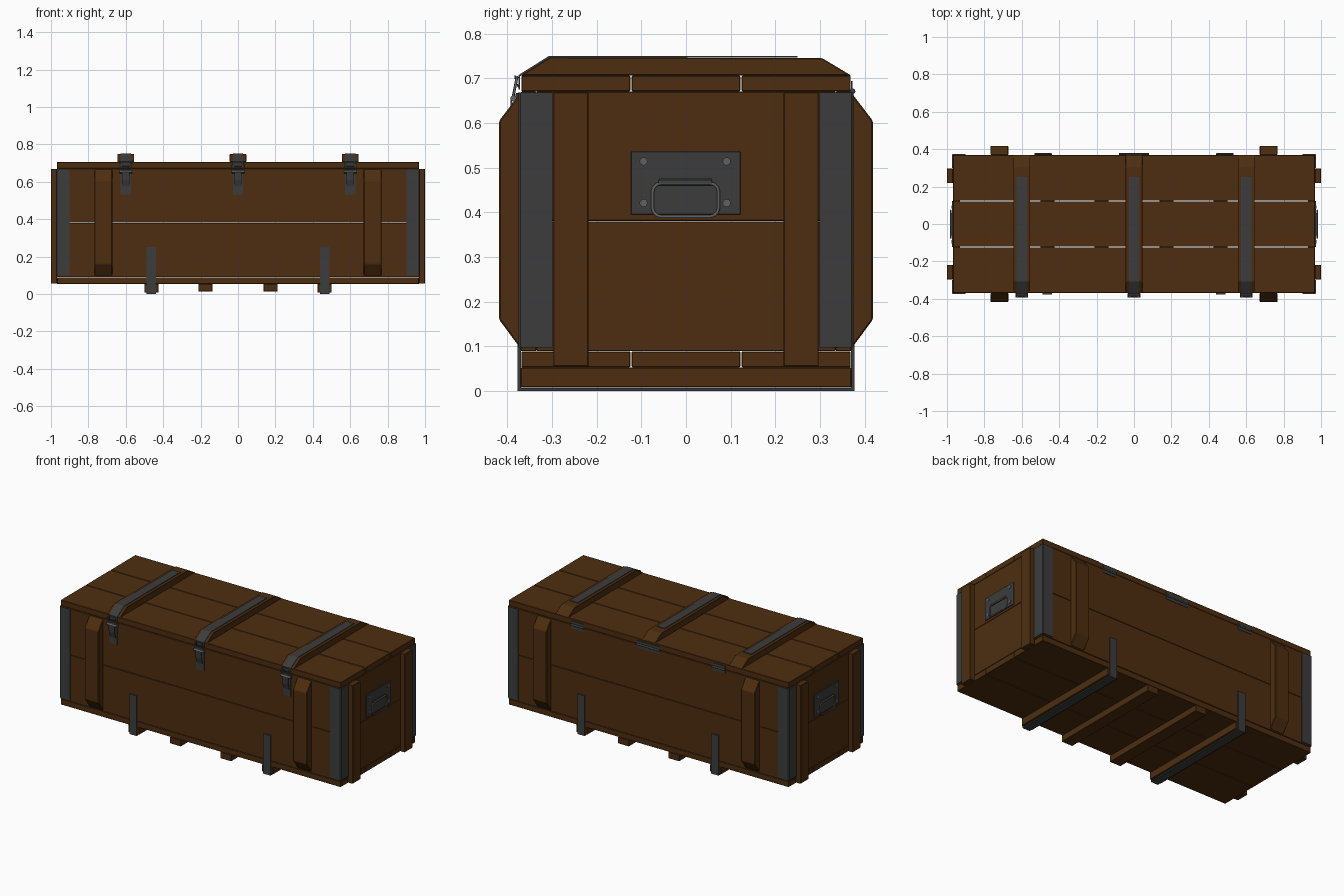
import bpy, bmesh
from math import sin, cos, pi
from mathutils import Vector

if "Cube" in bpy.data.objects:
    bpy.data.objects.remove(bpy.data.objects["Cube"])


def material(name, rgb):
    m = bpy.data.materials.new(name)
    m.use_nodes = True
    m.diffuse_color = (*rgb, 1)
    bsdf = m.node_tree.nodes["Principled BSDF"]
    bsdf.inputs["Base Color"].default_value = (*rgb, 1)
    bsdf.inputs["Roughness"].default_value = 0.7
    return m


WOOD = material("brown wood", (0.075, 0.027, 0.005))
METAL = material("dark metal", (0.045, 0.046, 0.047))
STEEL = material("worn steel", (0.12, 0.12, 0.12))


def finish(name, bm, mat, bevel=0.0):
    bmesh.ops.recalc_face_normals(bm, faces=bm.faces)
    me = bpy.data.meshes.new(name)
    bm.to_mesh(me)
    bm.free()
    me.materials.append(mat)
    ob = bpy.data.objects.new(name, me)
    bpy.context.collection.objects.link(ob)
    if bevel:
        mod = ob.modifiers.new("Bevel", "BEVEL")
        mod.width, mod.segments = bevel, 1
    return ob


def box(name, x, y, z, mat=WOOD, bevel=0.0):
    """Box from (low, high) ranges on each axis."""
    bm = bmesh.new()
    bmesh.ops.create_cube(bm, size=1)
    for v in bm.verts:
        v.co = [(a + b) / 2 + c * abs(b - a) for (a, b), c in zip((x, y, z), v.co)]
    return finish(name, bm, mat, bevel)


def prism(name, profile, x, mat=WOOD, bevel=0.0):
    """Closed (y, z) profile extruded along x."""
    bm = bmesh.new()
    face = bm.faces.new([bm.verts.new((x[0], y, z)) for y, z in profile])
    new = bmesh.ops.extrude_face_region(bm, geom=[face])["geom"]
    verts = [v for v in new if isinstance(v, bmesh.types.BMVert)]
    bmesh.ops.translate(bm, vec=(x[1] - x[0], 0, 0), verts=verts)
    return finish(name, bm, mat, bevel)


def ribbon(name, path, x, thick, mat=METAL):
    """Bent metal band following a (y, z) path."""
    bm = bmesh.new()
    rows = [[bm.verts.new((px, y, z)) for px in x] for y, z in path]
    for a, b in zip(rows, rows[1:]):
        bm.faces.new((a[0], a[1], b[1], b[0]))
    ob = finish(name, bm, mat)
    mod = ob.modifiers.new("Thickness", "SOLIDIFY")
    mod.thickness, mod.offset, mod.use_even_offset = thick, 0, True
    return ob


def cylinder(name, centre, radius, length, axis, mat):
    bm = bmesh.new()
    bmesh.ops.create_cone(bm, cap_ends=True, segments=12, radius1=radius,
                          radius2=radius, depth=length)
    turn = Vector((0, 0, 1)).rotation_difference(Vector(axis)).to_matrix()
    bmesh.ops.rotate(bm, cent=(0, 0, 0), matrix=turn, verts=bm.verts)
    bmesh.ops.translate(bm, vec=centre, verts=bm.verts)
    for f in bm.faces:
        f.smooth = len(f.verts) == 4
    return finish(name, bm, mat)


def wire_loop(name, centre, across, up, w, h, corner, radius, mat):
    """Rounded rectangular ring of wire."""
    cu = bpy.data.curves.new(name, "CURVE")
    cu.dimensions, cu.bevel_depth, cu.bevel_resolution = "3D", radius, 1
    pts = []
    for k, (sx, sy) in enumerate(((1, 1), (-1, 1), (-1, -1), (1, -1))):
        for j in range(4):
            a = (k + j / 3) * pi / 2
            u = sx * (w / 2 - corner) + corner * cos(a)
            v = sy * (h / 2 - corner) + corner * sin(a)
            pts.append(Vector(centre) + Vector(across) * u + Vector(up) * v)
    sp = cu.splines.new("POLY")
    sp.points.add(len(pts) - 1)
    for p, co in zip(sp.points, pts):
        p.co = (*co, 1)
    sp.use_cyclic_u = True
    cu.materials.append(mat)
    ob = bpy.data.objects.new(name, cu)
    bpy.context.collection.objects.link(ob)
    bpy.ops.object.select_all(action="DESELECT")
    ob.select_set(True)
    bpy.context.view_layer.objects.active = ob
    bpy.ops.object.convert(target="MESH")


def span(s, a, b):
    """Range mirrored to side s."""
    return tuple(sorted((s * a, s * b)))


HX, HY, GAP = 0.968, 0.37, 0.0015

# Floor and lid, three long planks each
for label, z in (("floor", (0.053, 0.089)), ("lid", (0.671, 0.706))):
    for i, (a, b) in enumerate(((-HY, -0.123), (-0.123, 0.123), (0.123, HY))):
        box(f"{label}_plank_{i}", (-HX, HX), (a + GAP, b - GAP), z, WOOD, 0.002)

# Walls, two planks high
for z, level in (((0.09, 0.38), "lower"), ((0.381, 0.67), "upper")):
    for s, side in ((-1, "front"), (1, "back")):
        box(f"{side}_wall_{level}", (-HX, HX), span(s, 0.335, HY), z, WOOD, 0.0015)
    for s, side in ((-1, "right"), (1, "left")):
        box(f"{side}_wall_{level}", span(s, 0.93, HX), (-0.335, 0.335), z, WOOD, 0.0015)

# Battens and metal corner guards
for sx, xs in ((-1, "right"), (1, "left")):
    for sy, ys in ((-1, "front"), (1, "back")):
        box(f"end_batten_{xs}_{ys}", span(sx, HX, 1.0), span(sy, 0.218, 0.297),
            (0.055, 0.669), WOOD, 0.002)
        prof = [(sy * y, z) for y, z in
                ((HY, 0.095), (0.418, 0.16), (0.418, 0.605), (HY, 0.668))]
        prism(f"side_batten_{xs}_{ys}", prof, span(sx, 0.672, 0.768), WOOD, 0.003)
        bm = bmesh.new()
        outline = ((0.9, 0.369), (0.9, 0.375), (0.968, 0.375), (0.973, 0.37),
                   (0.973, 0.299), (0.967, 0.299), (0.967, 0.369))
        face = bm.faces.new([bm.verts.new((sx * x, sy * y, 0.098)) for x, y in outline])
        new = bmesh.ops.extrude_face_region(bm, geom=[face])["geom"]
        bmesh.ops.translate(bm, vec=(0, 0, 0.57),
                            verts=[v for v in new if isinstance(v, bmesh.types.BMVert)])
        finish(f"corner_guard_{xs}_{ys}", bm, METAL)

# Runners under the floor, the outer pair wrapped in metal
for s in (-1, 1):
    box("inner_runner", (s * 0.174 - 0.038, s * 0.174 + 0.038), (-HY, HY),
        (0.013, 0.053), WOOD, 0.002)
    x = s * 0.463
    box("outer_runner", (x - 0.038, x + 0.038), (-HY, HY), (0.008, 0.053), WOOD, 0.002)
    ribbon("runner_strap", ((-0.373, 0.25), (-0.373, 0.004), (0.373, 0.004),
           (0.373, 0.25)), (x - 0.025, x + 0.025), 0.007)

# Lid battens with metal bands and front latches
for x in (-0.6, 0, 0.6):
    prism("lid_batten", ((-HY, 0.706), (-0.305, 0.747), (0.305, 0.745), (HY, 0.706)),
          (x - 0.045, x + 0.045), WOOD, 0.002)
    ribbon("lid_band", ((-0.373, 0.675), (-0.373, 0.706), (-0.306, 0.748),
           (0.25, 0.748)), (x - 0.027, x + 0.027), 0.004)
    box("latch_plate", (x - 0.027, x + 0.027), (-0.376, -0.369), (0.532, 0.668), METAL)
    box("latch_base", (x - 0.034, x + 0.034), (-0.382, -0.37), (0.645, 0.667), METAL, 0.002)
    ribbon("latch_lever", ((-0.379, 0.575), (-0.388, 0.61), (-0.391, 0.65),
           (-0.384, 0.665)), (x - 0.02, x + 0.02), 0.004)
    ribbon("latch_hook", ((-0.373, 0.68), (-0.38, 0.688), (-0.382, 0.706)),
           (x - 0.02, x + 0.02), 0.004)
    cylinder("latch_pin", (x, -0.386, 0.655), 0.007, 0.068, (1, 0, 0), STEEL)
    wire_loop("latch_loop", (x, -0.383, 0.678), (1, 0, 0), Vector((0, 0.2, 1)).normalized(),
              0.062, 0.05, 0.012, 0.003, STEEL)

# Hinges along the back
for x, half in ((-0.487, 0.045), (0, 0.08), (0.487, 0.045)):
    box("hinge_leaf", (x - half, x + half), (0.369, 0.373), (0.648, 0.694), METAL)
    cylinder("hinge_barrel", (x, 0.373, 0.671), 0.006, 2 * half, (1, 0, 0), METAL)

# End handles
for s in (-1, 1):
    box("handle_plate", span(s, 0.967, 0.973), (-0.123, 0.122), (0.395, 0.536), METAL, 0.001)
    for y in (-0.095, 0.091):
        for z in (0.421, 0.514):
            cylinder("handle_rivet", (s * 0.974, y, z), 0.009, 0.006, (1, 0, 0), STEEL)
    box("handle_bracket", span(s, 0.972, 0.977), (-0.06, 0.058), (0.462, 0.476), METAL)
    cylinder("handle_hinge", (s * 0.978, -0.002, 0.466), 0.006, 0.12, (0, 1, 0), METAL)
    wire_loop("handle_ring", (s * 0.98, -0.001, 0.428), (0, 1, 0), (0, 0, 1),
              0.148, 0.075, 0.02, 0.004, STEEL)
